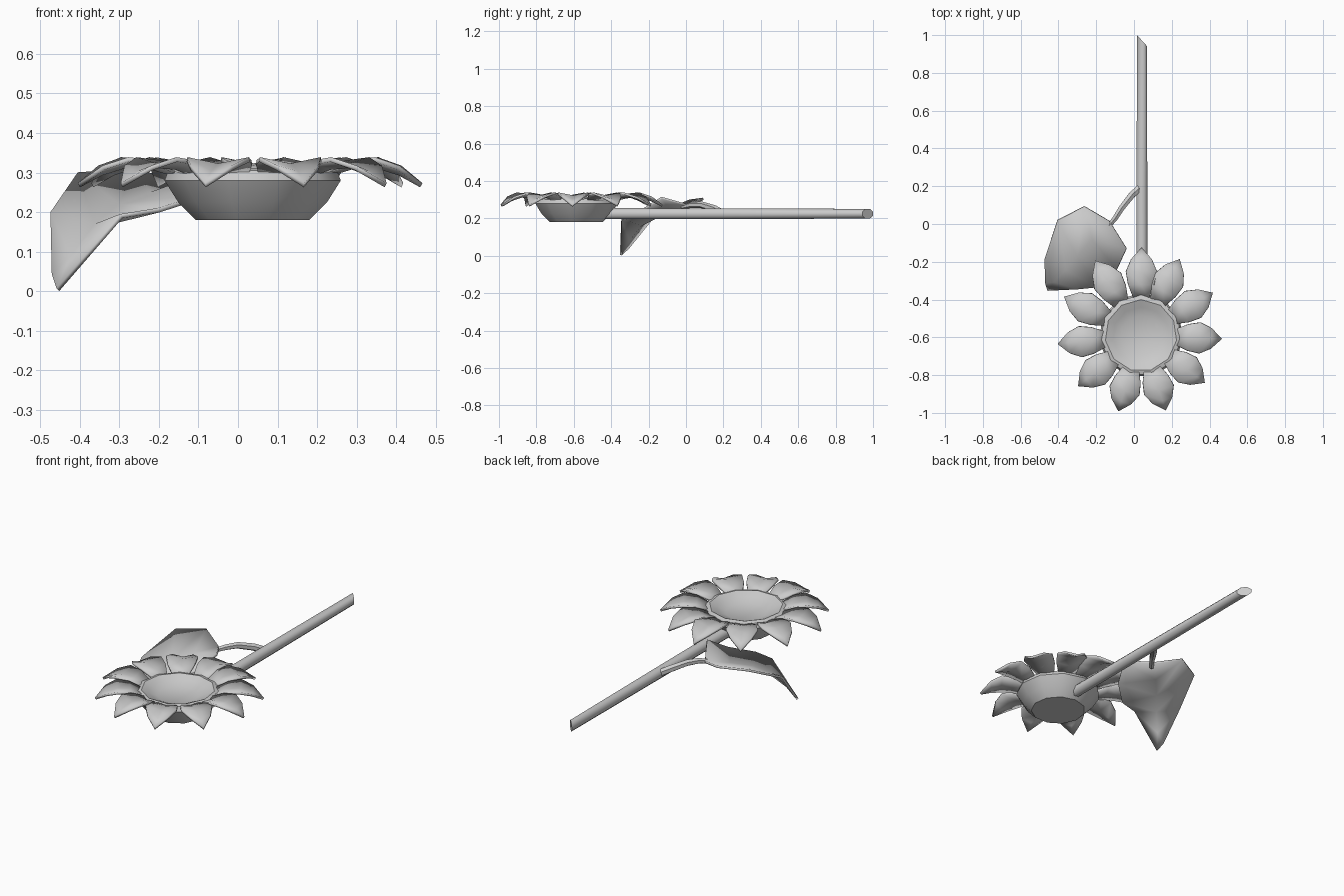
import bpy, math
from mathutils import Vector

if "Cube" in bpy.data.objects:
    bpy.data.objects.remove(bpy.data.objects["Cube"])

CX, CY = 0.037, -0.59   # flower centre


def make_object(name, verts, faces, thickness=0.0, angle=50):
    me = bpy.data.meshes.new(name)
    me.from_pydata([tuple(v) for v in verts], [], faces)
    me.update()
    ob = bpy.data.objects.new(name, me)
    bpy.context.collection.objects.link(ob)
    bpy.ops.object.select_all(action='DESELECT')
    bpy.context.view_layer.objects.active = ob
    ob.select_set(True)
    bpy.ops.object.shade_smooth_by_angle(angle=math.radians(angle))
    if thickness:
        m = ob.modifiers.new("thickness", 'SOLIDIFY')
        m.thickness = thickness
        m.offset = 0
    return ob


def lathe(name, profile, n):
    # first and last profile points lie on the axis
    verts, faces = [], []
    for r, z in profile[1:-1]:
        for i in range(n):
            a = math.pi / 2 + 2 * math.pi * i / n
            verts.append((CX + r * math.cos(a), CY + r * math.sin(a), z))
    rows = len(profile) - 2
    for k in range(rows - 1):
        for i in range(n):
            j = (i + 1) % n
            faces.append((k * n + i, k * n + j, (k + 1) * n + j, (k + 1) * n + i))
    faces.append(tuple(reversed(range(n))))
    faces.append(tuple(range((rows - 1) * n, rows * n)))
    return make_object(name, verts, faces, angle=35)


def tube(name, path, radii, n=8):
    pts = [Vector(p) for p in path]
    verts, faces = [], []
    for k, p in enumerate(pts):
        d = (pts[min(k + 1, len(pts) - 1)] - pts[max(k - 1, 0)]).normalized()
        side = d.cross(Vector((0, 0, 1))).normalized()
        up = side.cross(d)
        for i in range(n):
            a = 2 * math.pi * (i + 0.5) / n
            verts.append(p + radii[k] * (side * math.cos(a) + up * math.sin(a)))
    for k in range(len(pts) - 1):
        for i in range(n):
            j = (i + 1) % n
            faces.append((k * n + i, (k + 1) * n + i, (k + 1) * n + j, k * n + j))
    faces.append(tuple(range(n)))
    faces.append(tuple(reversed(range((len(pts) - 1) * n, len(pts) * n))))
    return make_object(name, verts, faces)


# Flower head: bowl underneath, rounded rim and sunken seed disc
lathe("flower_head", [(0, .18), (.145, .18), (.19, .225), (.225, .28), (.215, .305),
                      (.19, .312), (.15, .295), (.107, .275), (0, .275)], 11)

# Petals: cupped cross-sections of (distance, half width, centre z, edge z)
sections = [(.18, .04, .292, .297), (.25, .07, .313, .325),
            (.315, .082, .317, .333), (.375, .055, .298, .312)]
tips = [(.04, -.127), (.241, -.188), (.415, -.365), (.463, -.608), (.373, -.839),
        (.167, -.984), (-.082, -.989), (-.294, -.857), (-.402, -.635),
        (-.368, -.386), (-.204, -.196)]
for i, (tx, ty) in enumerate(tips):
    d = Vector((tx - CX, ty - CY, 0))
    length = d.length
    d.normalize()
    s = Vector((-d.y, d.x, 0))
    c = Vector((CX, CY, 0))
    verts, faces = [], []
    for r, w, zc, ze in sections:
        r *= length / .43
        for side, z in ((-1, ze), (0, zc), (1, ze)):
            verts.append(c + d * r + s * (w * side) + Vector((0, 0, z)))
    verts.append(Vector((tx, ty, .268)))
    for k in range(3):
        for j in range(2):
            a = k * 3 + j
            faces.append((a, a + 3, a + 4, a + 1))
    faces += [(9, 12, 10), (10, 12, 11)]
    make_object(f"petal_{i + 1}", verts, faces, .012)

# Stem with a slanted cut at the far end
stem = tube("stem", [(.042, -.47, .225), (.042, .2, .225), (.042, .97, .225)],
            [.032, .031, .028])
for v in stem.data.vertices:
    if v.co.y > .9:
        v.co.y = 1 - max(0, v.co.x - .016) * 1.1

# Leaf stalk
tube("leaf_stalk", [(.04, .20, .225), (-.01, .155, .25), (-.065, .085, .272),
                    (-.10, .03, .272), (-.14, -.02, .26)],
     [.02, .02, .018, .016, .012], 6)

# Leaf: left edge, midrib and right edge, joined at stalk and tip
left = [(-.262, .093, .305), (-.405, .02, .295), (-.473, -.185, .195), (-.468, -.31, .04)]
mid = [(-.22, -.08, .245), (-.30, -.17, .215), (-.36, -.24, .165), (-.42, -.305, .085)]
right = [(-.04, -.13, .31), (-.09, -.24, .24), (-.2, -.335, .205), (-.295, -.345, .19)]
verts = [(-.13, .016, .268)] + left + mid + right + [(-.455, -.35, .004)]
faces = [(0, 1, 5), (0, 5, 9), (4, 13, 8), (8, 13, 12)]
for k in range(3):
    faces.append((1 + k, 2 + k, 6 + k, 5 + k))
    faces.append((5 + k, 6 + k, 10 + k, 9 + k))
make_object("leaf", verts, faces, .012)
